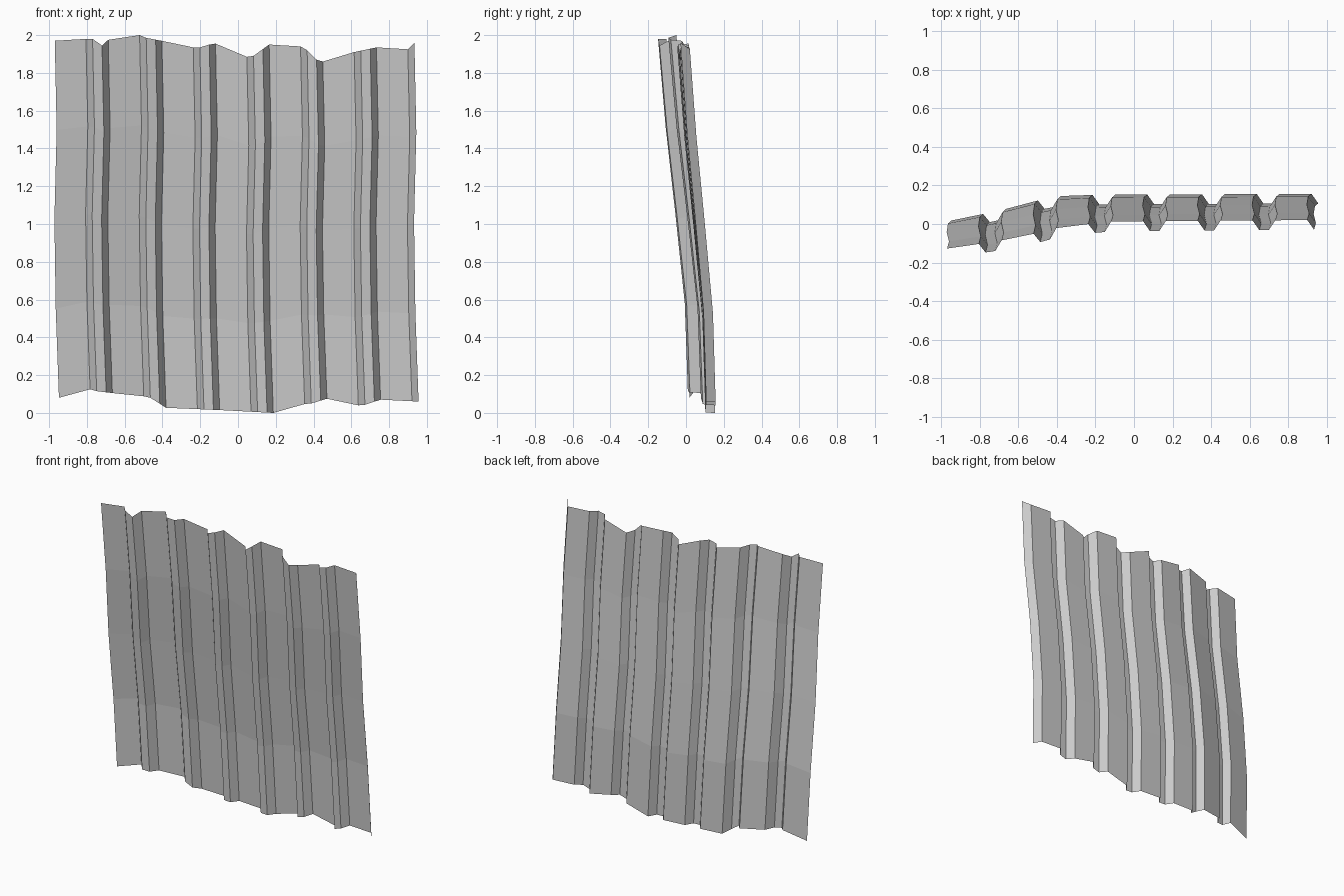
import bpy, bmesh


def lerp(points, x):
    """Piecewise linear lookup in a short list of (x, value) points."""
    if x <= points[0][0]:
        return points[0][1]
    for (x0, v0), (x1, v1) in zip(points, points[1:]):
        if x <= x1:
            return v0 + (v1 - v0) * (x - x0) / (x1 - x0)
    return points[-1][1]


# Repeating rib section: (x, forward depth), six full ribs plus a half rib
PITCH, DEPTH = 0.284, 0.05
RIB = [(-0.80, 0), (-0.765, DEPTH), (-0.715, DEPTH), (-0.682, 0)]
columns = [(-0.965, 0)]
columns += [(x + k * PITCH, d) for k in range(6) for x, d in RIB]
columns += [(x + 6 * PITCH, d) for x, d in RIB[:2]]

# Torn top and bottom edges, height along x
TOP = [(-0.965, 1.97), (-0.80, 1.98), (-0.765, 1.98), (-0.715, 1.945),
       (-0.682, 1.975), (-0.516, 2.0), (-0.48, 1.985), (-0.40, 1.97),
       (-0.232, 1.935), (-0.197, 1.935), (-0.147, 1.95), (-0.114, 1.955),
       (0.052, 1.885), (0.087, 1.89), (0.17, 1.95), (0.336, 1.94),
       (0.371, 1.92), (0.421, 1.87), (0.454, 1.86), (0.62, 1.91),
       (0.738, 1.935), (0.904, 1.925), (0.939, 1.96)]
BOTTOM = [(-0.965, 0.08), (-0.80, 0.125), (-0.765, 0.115), (-0.682, 0.105),
          (-0.516, 0.088), (-0.48, 0.08), (-0.398, 0.027), (-0.114, 0.015),
          (0.17, 0.0), (0.336, 0.047), (0.371, 0.05), (0.454, 0.075),
          (0.62, 0.04), (0.655, 0.043), (0.738, 0.07), (0.939, 0.06)]

# Overall bend: sideways curve at the foot, lean and sway up the height
PLAN = [(-0.965, 0.018), (-0.80, 0.052), (-0.682, 0.078), (-0.516, 0.122),
        (-0.398, 0.145), (-0.2, 0.152), (0.94, 0.157)]
LEAN = [0.0, 0.015, 0.06, 0.108, 0.145]
SWAY = [0.017, 0.0, -0.007, 0.005, -0.005]
LEAN_SCALE = [(-0.97, 1.0), (-0.5, 1.2), (-0.35, 1.12), (-0.1, 0.96), (0.94, 0.94)]

bm = bmesh.new()
grid = []
for row, (lean, sway) in enumerate(zip(LEAN, SWAY)):
    t = row / (len(LEAN) - 1)
    line = []
    for x, depth in columns:
        z = lerp(BOTTOM, x) * (1 - t) + lerp(TOP, x) * t
        y = lerp(PLAN, x) - lean * lerp(LEAN_SCALE, x) - depth
        line.append(bm.verts.new((x + sway, y, z)))
    grid.append(line)
for a, b in zip(grid, grid[1:]):
    for i in range(len(columns) - 1):
        bm.faces.new((a[i], a[i + 1], b[i + 1], b[i]))

mesh = bpy.data.meshes.new("corrugated_sheet")
bm.to_mesh(mesh)
bm.free()
sheet = bpy.data.objects.new("corrugated_sheet", mesh)
bpy.context.collection.objects.link(sheet)
